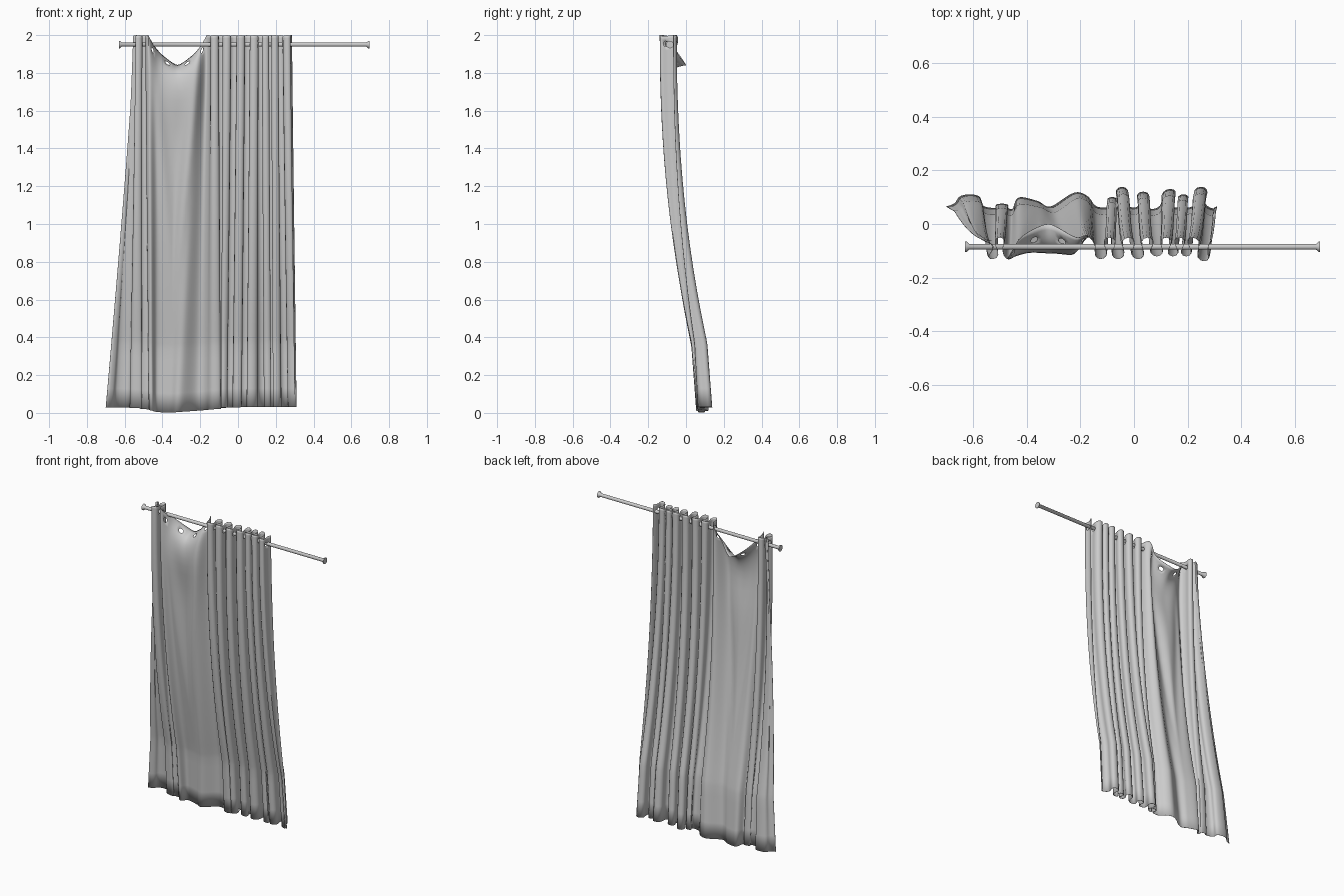
import bpy, bmesh, math
from mathutils import Vector

if "Cube" in bpy.data.objects:
    bpy.data.objects.remove(bpy.data.objects["Cube"])

ROD_Y, ROD_Z = -0.085, 1.95

# Fold control points across the cloth: (top x, top y, bottom x, bottom y)
FOLDS = [
    (-.545, -.06, -.70, .065), (-.54, -.07, -.61, .11), (-.525, -.13, -.54, .06),
    (-.50, -.05, -.49, .075), (-.475, -.13, -.455, .055), (-.42, -.095, -.43, .098),
    (-.32, -.085, -.36, .085), (-.22, -.095, -.31, .065), (-.165, -.05, -.21, .118),
    (-.125, -.13, -.12, .06), (-.09, -.05, -.08, .10), (-.06, -.13, -.075, .055),
    (-.02, -.05, -.045, .138), (.015, -.13, -.005, .06), (.05, -.05, .035, .12),
    (.085, -.12, .07, .055), (.12, -.05, .135, .13), (.145, -.12, .155, .06),
    (.17, -.05, .185, .11), (.195, -.12, .205, .06), (.22, -.05, .25, .138),
    (.26, -.138, .285, .06), (.285, -.065, .31, .065)]
SEGS = len(FOLDS) - 1
SUB = 8
ROWS = [0, .015, .03, .045, .06, .08, .105, .13, .16, .2, .25, .31, .38, .46, .55,
        .65, .76, .88, 1.0, 1.12, 1.24, 1.36, 1.46, 1.55, 1.61, 1.64, 1.70, 1.78, 1.87, 1.97]
HOLE_ROW = 3


def fold_at(u):
    """Catmull-Rom interpolation of the fold table."""
    i = min(int(u), SEGS - 1)
    t = u - i
    a, b, c, d = (FOLDS[min(max(k, 0), SEGS)] for k in range(i - 1, i + 3))
    return [0.5 * (2 * q + (r - p) * t + (2 * p - 5 * q + 4 * r - s) * t * t
                   + (3 * q - p - 3 * r + s) * t ** 3) for p, q, r, s in zip(a, b, c, d)]


def cloth_point(u, d):
    tx, ty, bx, by = fold_at(u)
    # cloth leans back, then hangs straighter below the kink
    lean = .86 * (d / 1.63) ** 2.2 if d < 1.63 else .86 + .14 * (d - 1.63) / .34
    f = d / 1.97
    x = tx + (bx - tx) * f ** 1.12
    y = ty + (by - ty) * lean
    # round the folds into loops
    loop = min(1, max(0, abs(u - 6) - 2), max(0, SEGS - u))
    x += .012 * loop * math.sin(2 * math.pi * u)
    # unhooked stretch sags between the neighbouring rings
    w = abs(u - 6)
    sag = max(0, 1.005 - math.hypot(w / 2, .1))
    y += sag * (.10 * math.exp(-d / .06) - .03 * math.exp(-((d - .25) / .2) ** 2))
    z = 2.0 - d - .175 * sag * math.exp(-d / .2) - .028 * f * math.exp(-(w / 3) ** 2)
    # scalloped top edge
    z -= .01 * loop * math.sin(math.pi * u) ** 2 * math.exp(-d / .04)
    # swag ridges converging downwards
    ridge = math.exp(-((w - 1.3 * (1 - d / 1.5)) / .35) ** 2)
    y -= .014 * ridge * math.sin(math.pi * min(1, d / 1.5))
    return Vector((x, y, z))


def finish(bm, name):
    me = bpy.data.meshes.new(name)
    bm.to_mesh(me)
    bm.free()
    ob = bpy.data.objects.new(name, me)
    bpy.context.collection.objects.link(ob)
    bpy.ops.object.select_all(action='DESELECT')
    ob.select_set(True)
    bpy.context.view_layer.objects.active = ob
    bpy.ops.object.shade_smooth_by_angle(angle=math.radians(50))
    return ob


# Curtain sheet
bm = bmesh.new()
grid = [[bm.verts.new(cloth_point(c / SUB, d)) for c in range(SEGS * SUB + 1)] for d in ROWS]
for r in range(len(ROWS) - 1):
    for c in range(SEGS * SUB):
        bm.faces.new((grid[r][c], grid[r + 1][c], grid[r + 1][c + 1], grid[r][c + 1]))

# Ring holes where the cloth crosses the rod
holes = []
for s in range(1, SEGS):
    c = s * SUB + SUB // 2
    mid = grid[HOLE_ROW][c]
    for dr in (-1, 1):
        for dc in (-1, 1):
            v = grid[HOLE_ROW + dr][c + dc]
            v.co = v.co.lerp(mid.co, .25)
    holes.append(mid)
bmesh.ops.delete(bm, geom=holes, context='VERTS')
curtain = finish(bm, "curtain")
thick = curtain.modifiers.new("thickness", 'SOLIDIFY')
thick.thickness = .002
thick.offset = 0

# Rod with flared end caps, turned along x
profile = [(-.63, 0), (-.63, .02), (-.625, .02), (-.615, .011),
           (.68, .011), (.69, .02), (.695, .02), (.695, 0)]
bm = bmesh.new()
N = 20
rings = []
for x, r in profile:
    if r == 0:
        rings.append([bm.verts.new((x, ROD_Y, ROD_Z))] * N)
    else:
        rings.append([bm.verts.new((x, ROD_Y + r * math.cos(2 * math.pi * k / N),
                                    ROD_Z + r * math.sin(2 * math.pi * k / N))) for k in range(N)])
for a, b in zip(rings, rings[1:]):
    for k in range(N):
        j = (k + 1) % N
        bm.faces.new(list(dict.fromkeys((a[k], a[j], b[j], b[k]))))
bmesh.ops.recalc_face_normals(bm, faces=bm.faces)
finish(bm, "curtain_rod")
